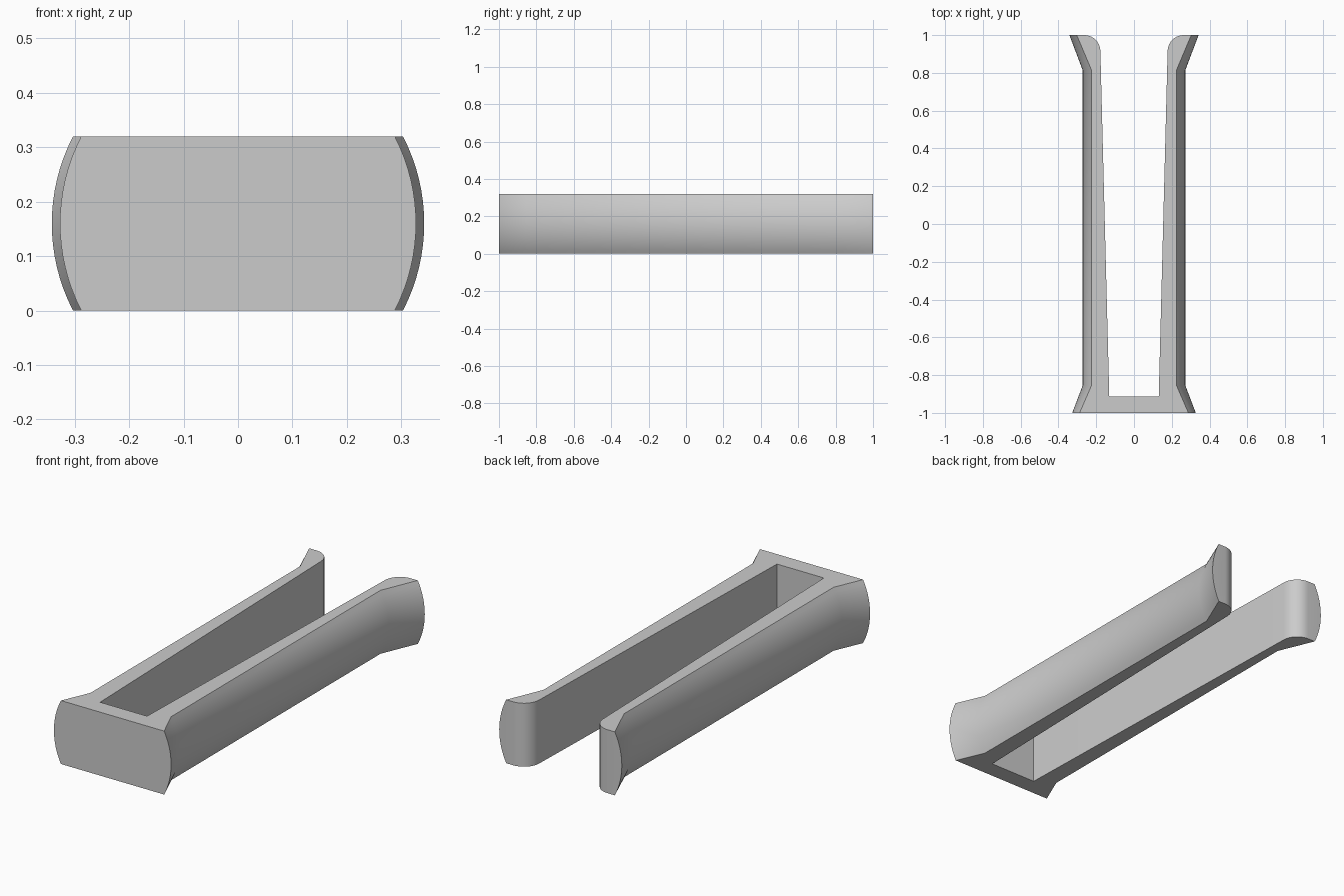
import bpy
import bmesh
import math

cube = bpy.data.objects.get("Cube")
if cube:
    bpy.data.objects.remove(cube, do_unlink=True)

HEIGHT = 0.32
LEVELS = 16

# Plain grey material
grey = bpy.data.materials.new("light grey")
grey.use_nodes = True
colour = (0.6, 0.6, 0.6, 1.0)
grey.diffuse_color = colour
grey.node_tree.nodes["Principled BSDF"].inputs["Base Color"].default_value = colour

# Outer side: (half width at mid height, y, how far the arc falls in at top and bottom)
outer = [(0.327, -1.0, 0.039), (0.272, -0.855, 0.047),
         (0.272, 0.815, 0.047), (0.342, 1.0, 0.039)]

# Inner side: rounded prong tip, then a tapering slot wall down to the closed end
RADIUS = 0.085
inner = []
for i in range(11):
    a = math.pi / 2 * (1 + i / 10)
    inner.append((0.263 + RADIUS * math.cos(a), 1 - RADIUS + RADIUS * math.sin(a), 0))
inner.append((0.131, -0.912, 0))


def arc_inset(z, sag):
    """Inset of a circular side bulge at height z."""
    if sag == 0:
        return 0
    half = HEIGHT / 2
    r = (half * half + sag * sag) / (2 * sag)
    return r - math.sqrt(r * r - (z - half) ** 2)


# Fork body: mirrored outline lofted up through the bulging height
half_outline = outer + inner
outline = [(1, p) for p in half_outline] + [(-1, p) for p in reversed(half_outline)]
bm = bmesh.new()
rings = []
for k in range(LEVELS + 1):
    z = HEIGHT * k / LEVELS
    rings.append([bm.verts.new((s * (x - arc_inset(z, sag)), y, z))
                  for s, (x, y, sag) in outline])

n = len(outline)
for low, high in zip(rings, rings[1:]):
    for i in range(n):
        j = (i + 1) % n
        bm.faces.new((low[i], low[j], high[j], high[i]))
bm.faces.new(list(reversed(rings[0])))
bm.faces.new(rings[-1])
bmesh.ops.recalc_face_normals(bm, faces=bm.faces[:])

mesh = bpy.data.meshes.new("fork_body")
bm.to_mesh(mesh)
bm.free()
mesh.materials.append(grey)
body = bpy.data.objects.new("fork_body", mesh)
bpy.context.collection.objects.link(body)

# Smooth the bulging sides and rounded tips, keep the corners sharp
bpy.ops.object.select_all(action='DESELECT')
body.select_set(True)
bpy.context.view_layer.objects.active = body
bpy.ops.object.shade_smooth_by_angle(angle=math.radians(30))
